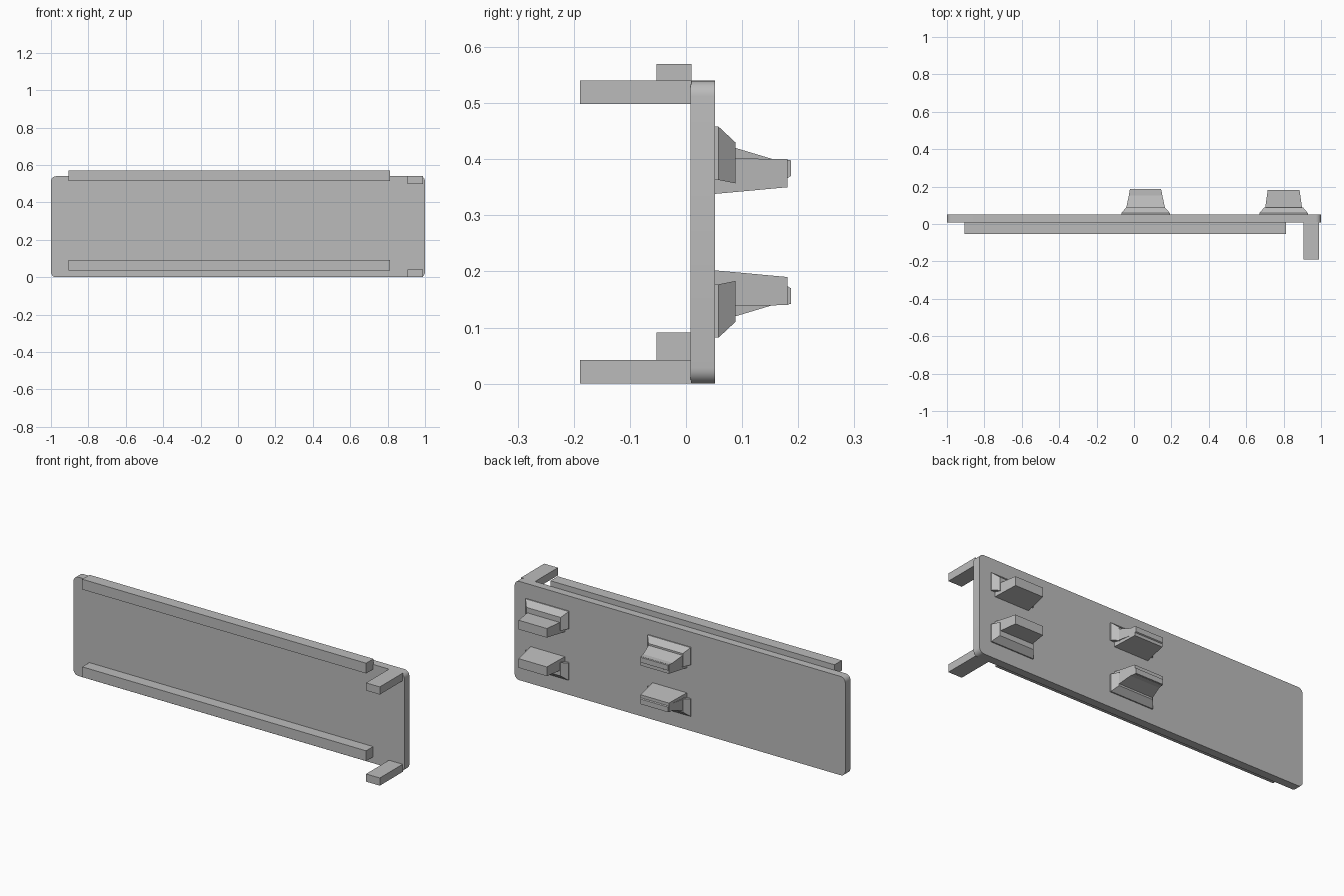
import bpy, bmesh, math

cube = bpy.data.objects.get("Cube")
if cube:
    bpy.data.objects.remove(cube, do_unlink=True)

grey = bpy.data.materials.new("plain grey")
grey.use_nodes = True
grey.diffuse_color = (0.5, 0.5, 0.5, 1)
grey.node_tree.nodes["Principled BSDF"].inputs["Base Color"].default_value = (0.5, 0.5, 0.5, 1)

MID_Z = 0.27  # the clips mirror about this height


def loft(name, x, near, far, flip=False):
    """Tapered block between two sections (y, half width, z low, z high)."""
    bm = bmesh.new()
    for y, half, low, high in (near, far):
        for dx, z in ((-half, low), (half, low), (half, high), (-half, high)):
            bm.verts.new((x + dx, y, 2 * MID_Z - z if flip else z))
    bmesh.ops.convex_hull(bm, input=bm.verts)
    bmesh.ops.dissolve_limit(bm, angle_limit=0.01, verts=bm.verts, edges=bm.edges)
    return finish(name, bm)


def finish(name, bm):
    bmesh.ops.recalc_face_normals(bm, faces=bm.faces)
    mesh = bpy.data.meshes.new(name)
    bm.to_mesh(mesh)
    bm.free()
    mesh.materials.append(grey)
    obj = bpy.data.objects.new(name, mesh)
    bpy.context.collection.objects.link(obj)
    return obj


def box(name, x0, x1, y0, y1, z0, z1):
    half = (x1 - x0) / 2
    return loft(name, x0 + half, (y0, half, z0, z1), (y1, half, z0, z1))


# Panel with rounded corners
radius, steps = 0.028, 6
bm = bmesh.new()
ring = []
for i, (sx, sz) in enumerate(((1, 1), (-1, 1), (-1, -1), (1, -1))):
    for k in range(steps + 1):
        a = math.pi / 2 * (i + k / steps)
        ring.append(bm.verts.new((sx * (1 - radius) + radius * math.cos(a), 0.008,
                                  MID_Z + sz * (MID_Z - radius) + radius * math.sin(a))))
face = bm.faces.new(ring)
out = bmesh.ops.extrude_face_region(bm, geom=[face])
bmesh.ops.translate(bm, vec=(0, 0.044, 0),
                    verts=[v for v in out["geom"] if isinstance(v, bmesh.types.BMVert)])
panel = finish("panel", bm)
bpy.context.view_layer.objects.active = panel
panel.select_set(True)
bpy.ops.object.shade_smooth_by_angle(angle=math.radians(30))

# Front rails and end prongs
for label, rail_z, prong_z in (("lower", 0.035, 0.0), ("upper", 0.514, 0.498)):
    box(label + "_rail", -0.905, 0.812, -0.053, 0.01, rail_z, rail_z + 0.056)
    box(label + "_prong", 0.907, 0.99, -0.189, 0.01, prong_z, prong_z + 0.042)

# Back clips: flared foot, tapered tongue and a small lip
for row, flip in (("upper", False), ("lower", True)):
    for place, x in (("middle", 0.062), ("end", 0.8)):
        name = f"{row}_{place}_clip"
        loft(name + "_base", x, (0.05, 0.13, 0.363, 0.458), (0.058, 0.13, 0.363, 0.458), flip)
        loft(name + "_flare", x, (0.058, 0.13, 0.363, 0.458), (0.088, 0.104, 0.357, 0.43), flip)
        loft(name + "_tongue", x, (0.05, 0.104, 0.338, 0.402), (0.181, 0.085, 0.35, 0.4), flip)
        if place == "middle":
            loft(name + "_slope", x, (0.085, 0.104, 0.36, 0.421), (0.155, 0.089, 0.36, 0.4), flip)
            loft(name + "_lip", x, (0.18, 0.084, 0.366, 0.399), (0.187, 0.083, 0.37, 0.398), flip)
